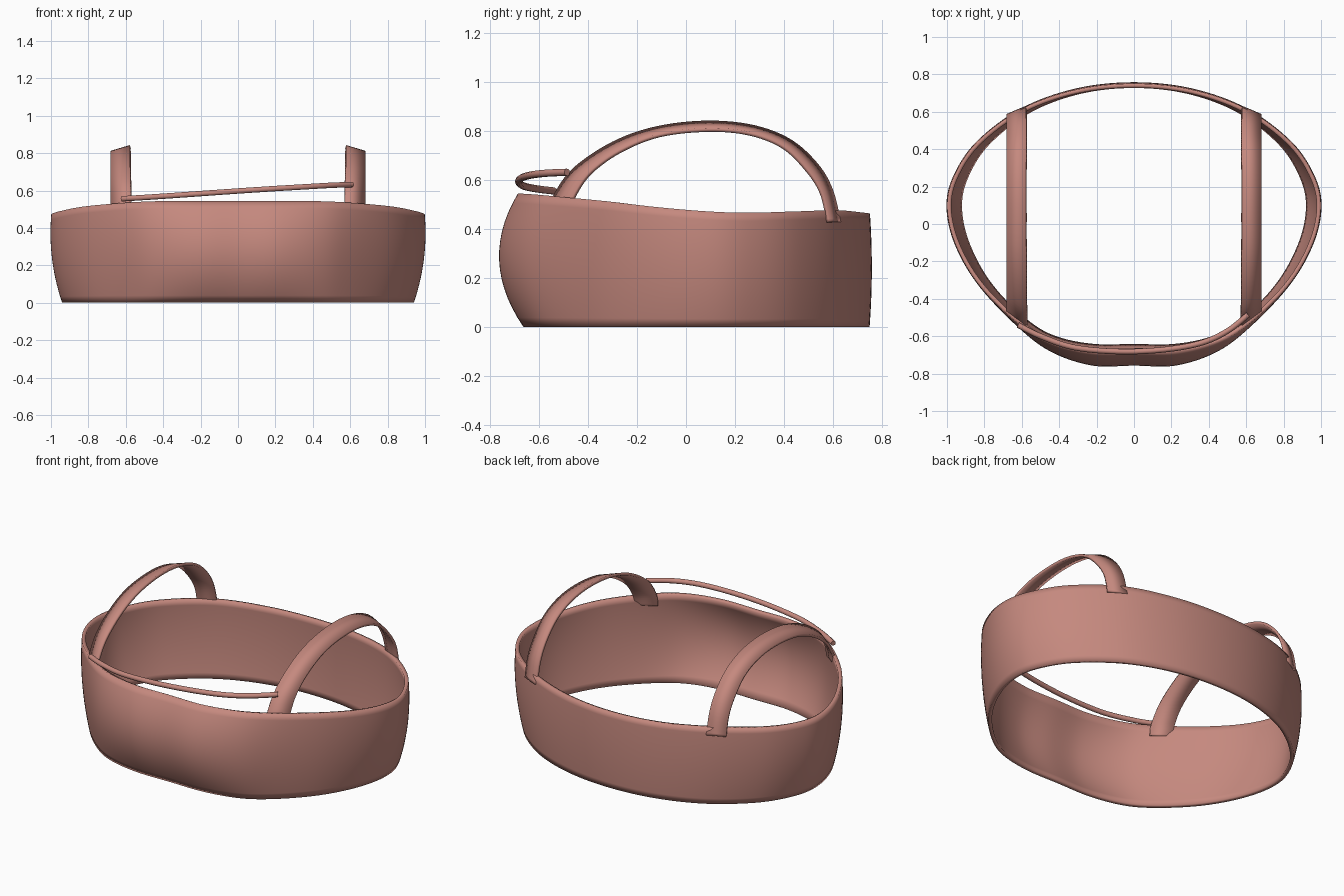
import bpy
from mathutils import Vector

if "Cube" in bpy.data.objects:
    bpy.data.objects.remove(bpy.data.objects["Cube"])

mat = bpy.data.materials.new("clay_red")
mat.diffuse_color = (0.56, 0.25, 0.21, 1)
mat.use_nodes = True
mat.node_tree.nodes["Principled BSDF"].inputs["Base Color"].default_value = mat.diffuse_color


def spline(pts, steps, closed=False):
    """Smooth curve through the given points."""
    p = [Vector(q) for q in pts]
    n = len(p)
    get = (lambda i: p[i % n]) if closed else (lambda i: p[min(max(i, 0), n - 1)])
    out = []
    for i in range(n if closed else n - 1):
        a, b, c, d = (get(i + k) for k in (-1, 0, 1, 2))
        for s in range(steps):
            t = s / steps
            out.append(0.5 * (2 * b + (c - a) * t + (2 * a - 5 * b + 4 * c - d) * t * t
                              + (3 * b - a - 3 * c + d) * t ** 3))
    return out if closed else out + [p[-1]]


def strip(name, rows, closed, thickness, angle=0.7):
    """Skin rows of points, then give the sheet a thickness."""
    n = len(rows[0])
    faces = []
    for r in range(len(rows) - 1):
        for i in range(n if closed else n - 1):
            j = (i + 1) % n
            faces.append((r * n + i, r * n + j, (r + 1) * n + j, (r + 1) * n + i))
    me = bpy.data.meshes.new(name)
    me.from_pydata([v for row in rows for v in row], [], faces)
    ob = bpy.data.objects.new(name, me)
    bpy.context.collection.objects.link(ob)
    me.materials.append(mat)
    mod = ob.modifiers.new("thickness", 'SOLIDIFY')
    mod.thickness = thickness
    mod.offset = -1
    bpy.ops.object.select_all(action='DESELECT')
    ob.select_set(True)
    bpy.context.view_layer.objects.active = ob
    bpy.ops.object.shade_smooth_by_angle(angle=angle)
    return ob


# Oval wall: x, y of the widest outline and z of the rim, from front to back
half = [(0.22, -0.757, 0.545), (0.43, -0.69, 0.543), (0.60, -0.57, 0.535),
        (0.82, -0.34, 0.515), (0.95, -0.12, 0.49), (0.998, 0.08, 0.473),
        (0.965, 0.25, 0.467), (0.84, 0.44, 0.472), (0.60, 0.62, 0.477), (0.31, 0.725, 0.468)]
outline = [(0, -0.757, 0.545)] + half + [(0, 0.758, 0.464)]
outline += [(-x, y, z) for x, y, z in reversed(half)]
loop = spline(outline, 8, closed=True)


def wall_point(p, s):
    # Parabola through bottom, widest level and rim
    m = 0.58
    bottom, top = (s - m) * (s - 1) / m, s * (s - m) / (1 - m)
    front = max(0, -p.y / 0.757) ** 3
    back = max(0, p.y / 0.758)
    kx = 1 - 0.058 * bottom * (1 - 0.3 * front)
    ky = 1 - bottom * (0.128 * front + 0.012 * back) - top * (0.098 * front + 0.01 * back)
    return (p.x * kx, p.y * ky, p.z * s)


strip("oval_wall", [[wall_point(p, k / 14) for p in loop] for k in range(15)], True, 0.022)

# Arched straps: (y, z) along the high inner edge and the lower outer edge
inner = [(-0.555, 0.47), (-0.54, 0.54), (-0.46, 0.65), (-0.30, 0.757), (-0.12, 0.82), (0.09, 0.843),
         (0.28, 0.824), (0.43, 0.765), (0.54, 0.665), (0.60, 0.56), (0.632, 0.43)]
outer = [(-0.485, 0.47), (-0.455, 0.55), (-0.39, 0.64), (-0.27, 0.726), (-0.11, 0.79), (0.09, 0.812),
         (0.26, 0.797), (0.40, 0.742), (0.50, 0.645), (0.56, 0.55), (0.588, 0.43)]
for side, name in ((-1, "left_strap"), (1, "right_strap")):
    rows = [spline([(side * x, y, z) for y, z in edge], 6)
            for x, edge in ((0.578, inner), (0.682, outer))]
    if side > 0:
        rows.reverse()
    strip(name, rows, False, 0.016)

# Thin cord across the front
curve = bpy.data.curves.new("front_cord", 'CURVE')
curve.dimensions = '3D'
curve.bevel_depth = 0.015
curve.bevel_resolution = 3
curve.use_fill_caps = True
path = spline([(-0.62, -0.54, 0.556), (-0.50, -0.60, 0.563), (-0.32, -0.66, 0.575),
               (-0.08, -0.682, 0.592), (0.16, -0.672, 0.608), (0.36, -0.636, 0.62),
               (0.50, -0.572, 0.628), (0.61, -0.485, 0.632)], 6)
sp = curve.splines.new('POLY')
sp.points.add(len(path) - 1)
for pt, v in zip(sp.points, path):
    pt.co = (*v, 1)
curve.materials.append(mat)
bpy.context.collection.objects.link(bpy.data.objects.new("front_cord", curve))
